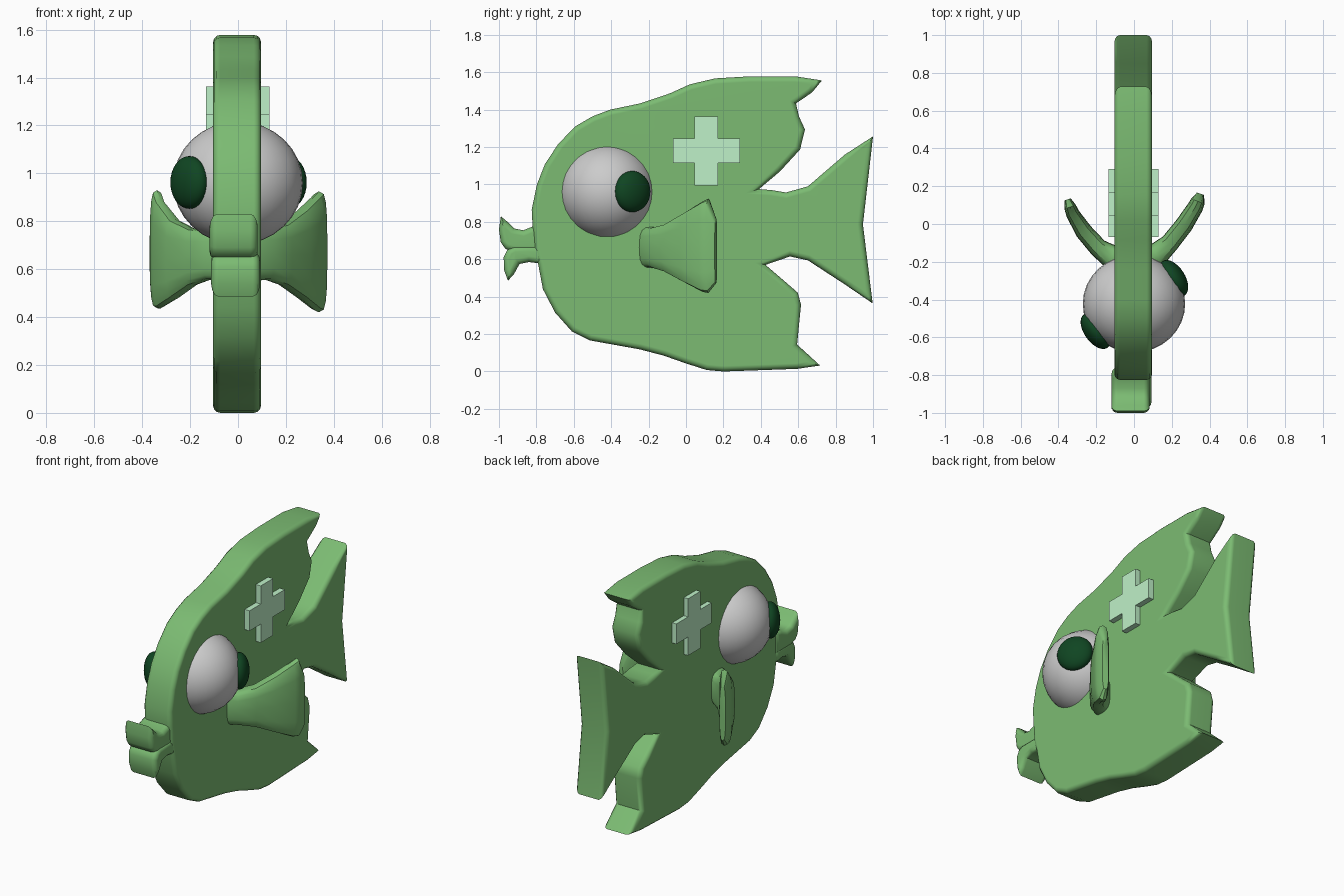
import bpy, bmesh
from math import cos, sin, pi, atan2, copysign, radians
from mathutils import Vector

if "Cube" in bpy.data.objects:
    bpy.data.objects.remove(bpy.data.objects["Cube"])


def material(name, rgb):
    m = bpy.data.materials.new(name)
    m.diffuse_color = (*rgb, 1)
    m.use_nodes = True
    m.node_tree.nodes["Principled BSDF"].inputs["Base Color"].default_value = m.diffuse_color
    return m


GREEN = material("green", (0.20, 0.50, 0.17))
MINT = material("mint", (0.52, 0.88, 0.58))
DARK = material("dark_green", (0.005, 0.06, 0.016))


def finish(bm, name, mat, smooth=True):
    bmesh.ops.recalc_face_normals(bm, faces=bm.faces[:])
    me = bpy.data.meshes.new(name)
    bm.to_mesh(me)
    bm.free()
    ob = bpy.data.objects.new(name, me)
    bpy.context.collection.objects.link(ob)
    if mat:
        me.materials.append(mat)
    if smooth:
        bpy.ops.object.select_all(action='DESELECT')
        ob.select_set(True)
        bpy.context.view_layer.objects.active = ob
        bpy.ops.object.shade_smooth_by_angle(angle=radians(38))
    return ob


def slab(name, profile, x0, x1, mat, bevel=0.0):
    """Side profile (y, z) extruded from x0 to x1 with a rounded rim."""
    bm = bmesh.new()
    face = bm.faces.new([bm.verts.new((x0, y, z)) for y, z in profile])
    ext = bmesh.ops.extrude_face_region(bm, geom=[face], use_keep_orig=True)
    top = [v for v in ext["geom"] if isinstance(v, bmesh.types.BMVert)]
    bmesh.ops.translate(bm, verts=top, vec=(x1 - x0, 0, 0))
    bmesh.ops.recalc_face_normals(bm, faces=bm.faces[:])
    if bevel:
        rim = [e for e in bm.edges
               if abs(e.verts[0].co.x - e.verts[1].co.x) < 1e-5]
        bmesh.ops.bevel(bm, geom=rim, offset=bevel, segments=3, profile=0.5,
                        affect='EDGES', clamp_overlap=False)
    ob = finish(bm, name, mat, smooth=bevel > 0)
    if bevel:
        wn = ob.modifiers.new("weighted_normal", 'WEIGHTED_NORMAL')
        wn.keep_sharp = True
    return ob


def ball(name, loc, radii, mat=None, turn=0.0):
    bm = bmesh.new()
    bmesh.ops.create_uvsphere(bm, u_segments=32, v_segments=16, radius=1)
    bmesh.ops.scale(bm, verts=bm.verts[:], vec=radii)
    ob = finish(bm, name, mat)
    ob.location = loc
    ob.rotation_euler.z = turn
    return ob


def fin(name, sections):
    """Loft rounded sections (x, y, z_low, z_high, half_thickness)."""
    bm = bmesh.new()
    rings, n = [], 16
    for i, (x, y, lo, hi, t) in enumerate(sections):
        a, b = sections[max(i - 1, 0)], sections[min(i + 1, len(sections) - 1)]
        d = Vector((b[0] - a[0], b[1] - a[1])).normalized()
        ring = []
        for k in range(n):
            c, s = cos(2 * pi * k / n), sin(2 * pi * k / n)
            u = copysign(abs(c) ** 0.6, c) * t
            w = copysign(abs(s) ** 0.6, s) * (hi - lo) / 2
            ring.append(bm.verts.new((x - d.y * u, y + d.x * u, (lo + hi) / 2 + w)))
        rings.append(ring)
    for r, q in zip(rings, rings[1:]):
        for k in range(n):
            bm.faces.new((r[k], r[(k + 1) % n], q[(k + 1) % n], q[k]))
    bm.faces.new(rings[0])
    bm.faces.new(rings[-1])
    return finish(bm, name, GREEN)


# Body with back fin, belly fin and tail in one outline
forehead = [(-.81, .64), (-.82, .77), (-.825, .865), (-.797, 1.0), (-.755, 1.107),
            (-.685, 1.214), (-.593, 1.31), (-.5, 1.364), (-.405, 1.4)]
back_fin = [(-.246, 1.433), (-.086, 1.487), (.02, 1.535), (.155, 1.567),
            (.342, 1.578), (.583, 1.578), (.727, 1.556), (.674, 1.492),
            (.588, 1.433), (.604, 1.364), (.636, 1.294), (.61, 1.187),
            (.503, 1.07), (.39, .975)]
tail = [(.455, .97), (.535, .957), (.652, .99), (.85, 1.16), (1.0, 1.257),
        (.946, .786), (.998, .364), (.85, .465), (.652, .594), (.556, .615),
        (.425, .57)]
belly_fin = [(.53, .48), (.597, .422), (.615, .358), (.594, .144), (.717, .032),
             (.594, .014), (.2, 0), (.11, .008), (0, .043)]
chin = [(-.12, .085), (-.246, .118), (-.513, .166), (-.61, .214), (-.7, .315),
        (-.765, .44), (-.79, .572)]
slab("body", forehead + back_fin + tail + belly_fin + chin, -.104, .096, GREEN, .03)

# Lips
slab("upper_lip", [(-.76, .79), (-.82, .775), (-.87, .755), (-.92, .765),
                   (-.96, .805), (-.99, .83), (-1, .76), (-.99, .69),
                   (-.965, .655), (-.92, .64), (-.76, .64)],
     -.118, .082, GREEN, .03)
slab("lower_lip", [(-.76, .67), (-.92, .67), (-.955, .65), (-.975, .61),
                   (-.972, .54), (-.952, .485), (-.92, .52), (-.89, .575),
                   (-.84, .585), (-.76, .575)],
     -.112, .092, GREEN, .03)

# Eyeball through the head, with a pupil looking each way
ball("eyeball", (0, -.422, .96), (.271, .258, .257))
for side, dx, dy in (("right", .21, .135), ("left", -.203, -.145)):
    ball(side + "_pupil", (dx, -.422 + dy, .962), (.06, .108, .11), DARK, atan2(dy, dx))

# Side fins
fin("right_fin", [(.04, -.19, .55, .78, .08), (.12, -.165, .555, .77, .065),
                  (.19, -.10, .53, .79, .05), (.265, -.005, .475, .85, .048),
                  (.325, .09, .425, .91, .042), (.338, .12, .42, .925, .038),
                  (.352, .16, .47, .82, .02)])
fin("left_fin", [(-.04, -.19, .55, .78, .08), (-.12, -.175, .555, .76, .065),
                 (-.19, -.125, .53, .77, .05), (-.265, -.04, .475, .81, .046),
                 (-.325, .055, .435, .89, .036), (-.338, .09, .437, .93, .032),
                 (-.352, .13, .49, .84, .018)])

# Plus-shaped marking through the body
slab("plus_marking", [(-.07, 1.115), (.045, 1.115), (.045, .995), (.17, .995),
                      (.17, 1.115), (.29, 1.115), (.29, 1.245), (.17, 1.245),
                      (.17, 1.362), (.045, 1.362), (.045, 1.245), (-.07, 1.245)],
     -.134, .131, MINT)
